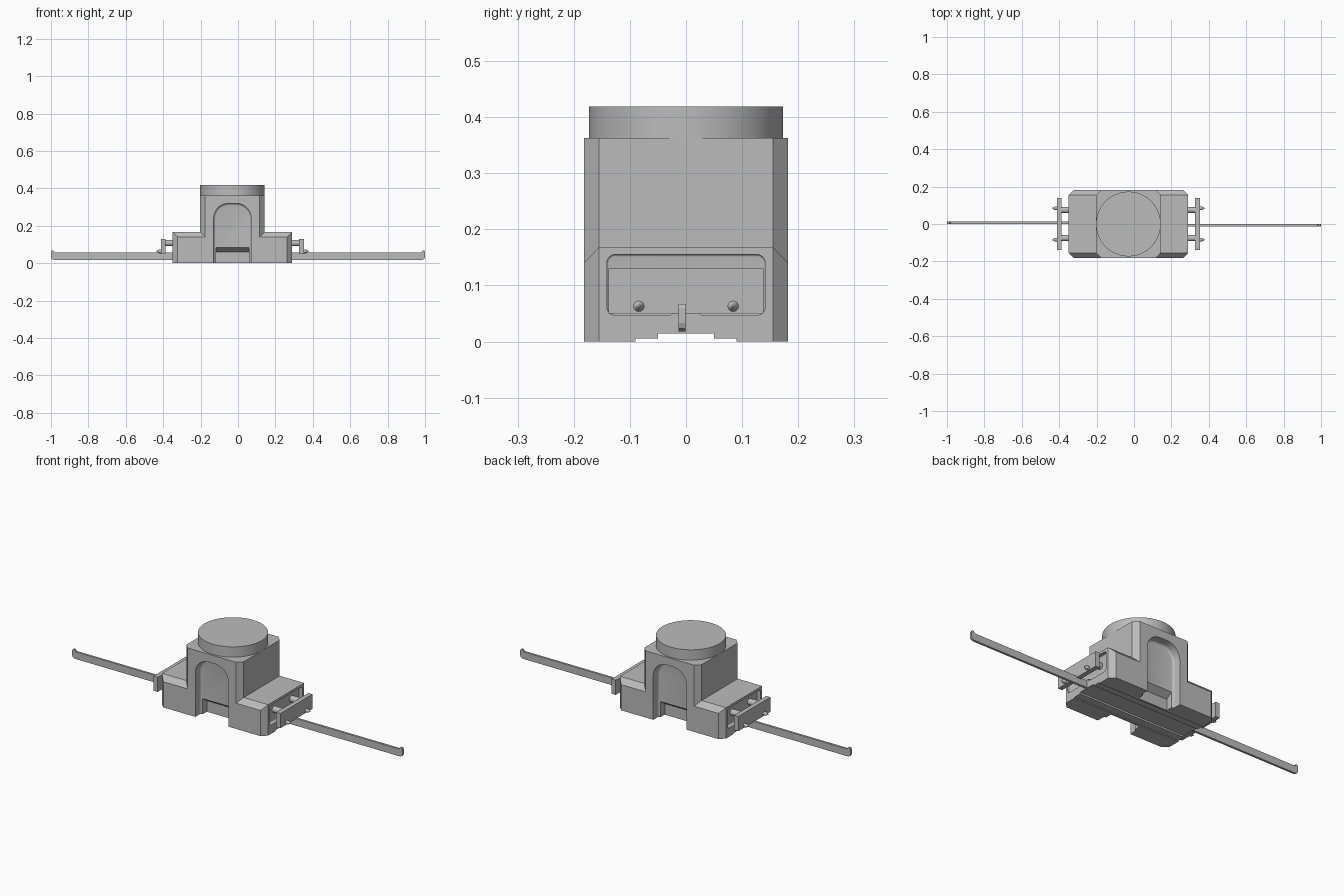
import bpy, bmesh, math
from mathutils import Matrix

if "Cube" in bpy.data.objects:
    bpy.data.objects.remove(bpy.data.objects["Cube"])

grey = bpy.data.materials.new("plain grey")
grey.use_nodes = True
GREY = (0.5, 0.5, 0.5, 1)
grey.diffuse_color = GREY
grey.node_tree.nodes["Principled BSDF"].inputs["Base Color"].default_value = GREY

CX = -0.03           # body centre line
HL, HT, HW = 0.32, 0.173, 0.182   # half lengths of base and tower, half width
CH = 0.027           # corner chamfer


def finish(name, bm):
    bmesh.ops.recalc_face_normals(bm, faces=bm.faces)
    mesh = bpy.data.meshes.new(name)
    bm.to_mesh(mesh)
    bm.free()
    mesh.materials.append(grey)
    obj = bpy.data.objects.new(name, mesh)
    bpy.context.collection.objects.link(obj)
    return obj


def hull(name, pts):
    bm = bmesh.new()
    for p in pts:
        bm.verts.new(p)
    bmesh.ops.convex_hull(bm, input=bm.verts)
    bmesh.ops.dissolve_limit(bm, angle_limit=0.01, verts=bm.verts, edges=bm.edges)
    return finish(name, bm)


def box(name, x, y, z):
    return hull(name, [(a, b, c) for a in x for b in y for c in z])


def loft(name, rings):
    bm = bmesh.new()
    loops = [[bm.verts.new(p) for p in r] for r in rings]
    for a, b in zip(loops, loops[1:]):
        for i in range(len(a)):
            j = (i + 1) % len(a)
            bm.faces.new((a[i], a[j], b[j], b[i]))
    bm.faces.new(loops[0])
    bm.faces.new(loops[-1])
    return finish(name, bm)


def octagon(h, z):
    return [(CX + s * a, t * b, z) for s in (1, -1) for t in (1, -1)
            for a, b in ((h, HW - CH), (h - CH, HW))]


def rounded(hw, z0, z1, r, inset=0.0):
    """Rounded rectangle outline, shrunk by inset."""
    hw, z0, z1, r = hw - inset, z0 + inset, z1 - inset, r - inset
    out = []
    for k, (u, v) in enumerate(((hw - r, z1 - r), (r - hw, z1 - r),
                                (r - hw, z0 + r), (hw - r, z0 + r))):
        for i in range(9):
            a = math.radians(90 * k + 90 * i / 8)
            out.append((u + r * math.cos(a), v + r * math.sin(a)))
    return out


def fillet_steps(start, depth, r):
    """(distance, inset) pairs for a pocket with a filleted floor."""
    arc = [math.radians(22.5 * i) for i in range(5)]
    return [(start, 0)] + [(depth - r + r * math.sin(a), r * (1 - math.cos(a))) for a in arc]


def boolean(target, other, op):
    mod = target.modifiers.new(op, "BOOLEAN")
    mod.operation, mod.solver, mod.object = op, "EXACT", other
    bpy.context.view_layer.objects.active = target
    bpy.ops.object.modifier_apply(modifier=mod.name)
    bpy.data.objects.remove(other)


def smooth(obj):
    bpy.ops.object.select_all(action="DESELECT")
    obj.select_set(True)
    bpy.context.view_layer.objects.active = obj
    bpy.ops.object.shade_smooth_by_angle(angle=math.radians(30))


def cylinder(name, loc, r1, r2, depth, axis, segs=32):
    bm = bmesh.new()
    m = Matrix.Translation(loc)
    if axis != 0:
        m = m @ Matrix.Rotation(axis * math.pi / 2, 4, "Y")
    bmesh.ops.create_cone(bm, cap_ends=True, segments=segs, radius1=r1,
                          radius2=r2, depth=depth, matrix=m)
    obj = finish(name, bm)
    smooth(obj)
    return obj


# Body: chamfered base joined to the tower
body = hull("body", octagon(HL, 0) + octagon(HL, 0.14)
            + [(CX + s * HL, t * (HW - CH), 0.168) for s in (1, -1) for t in (1, -1)])
boolean(body, hull("tower", octagon(HT, 0.03) + octagon(HT, 0.363)), "UNION")

# Arched recesses front and back, with a deeper foot, and end pockets
for s in (1, -1):
    arch = loft("arch_cutter", [[(CX + u, -s * (HW - d), v) for u, v in
                                 rounded(0.1, -0.2, 0.32, 0.08, ins)]
                                for d, ins in fillet_steps(-0.05, 0.047, 0.012)])
    boolean(body, arch, "DIFFERENCE")
    foot = hull("foot_cutter", [(CX + u, -s * y, z) for u in (0.088, -0.088) for y, z in
                                ((0.14, 0.088), (0.1, 0.06), (0.1, -0.05), (0.14, -0.05))])
    boolean(body, foot, "DIFFERENCE")
    pocket = loft("pocket_cutter", [[(CX + s * (HL - d), u, v) for u, v in
                                     rounded(0.141, 0.047, 0.155, 0.015, ins)]
                                    for d, ins in fillet_steps(-0.05, 0.02, 0.004)])
    boolean(body, pocket, "DIFFERENCE")

# Stepped channel along the underside
for w, h in ((0.09, 0.005), (0.05, 0.014)):
    boolean(body, box("channel_cutter", (-0.6, 0.6), (-w, w), (-0.05, h)), "DIFFERENCE")
smooth(body)

# Round cap
cylinder("round_cap", (CX, 0, 0.391), HT, HT, 0.056, 0, 96)

# Buffer beams, posts, pegs and coupling rods at both ends
for s, side in ((1, "left"), (-1, "right")):
    def ex(d):
        return CX + s * (HL + d)

    box(side + "_buffer_beam", (ex(0.037), ex(0.062)), (-0.138, 0.138), (0.05, 0.13))
    hull(side + "_coupler_lip", [(ex(d), y, z) for d in (-0.022, -0.001) for y, z in
                                 ((-0.03, 0.045), (-0.012, 0.06), (0.012, 0.06), (0.03, 0.045))])
    for t in (1, -1):
        cylinder(side + "_buffer_post", (ex(0.01), t * 0.075, 0.108), 0.017, 0.017, 0.064, 1)
        cylinder(side + "_peg", (ex(0.067), t * 0.084, 0.063), 0.01, 0.01, 0.012, s, 16)
        cylinder(side + "_peg_tip", (ex(0.08), t * 0.084, 0.063), 0.01, 0.002, 0.014, s, 16)

    # Long thin rod with an upturned hook at its tip
    profile = [(-0.29, 0.018), (0.985, 0.018), (0.996, 0.023), (1, 0.033), (1, 0.06),
               (0.996, 0.067), (0.986, 0.067), (0.98, 0.061), (0.987, 0.057), (-0.29, 0.057)]
    loft(side + "_coupling_rod", [[(s * x, -s * y, z) for x, z in profile]
                                  for y in (0.001, 0.013)])
